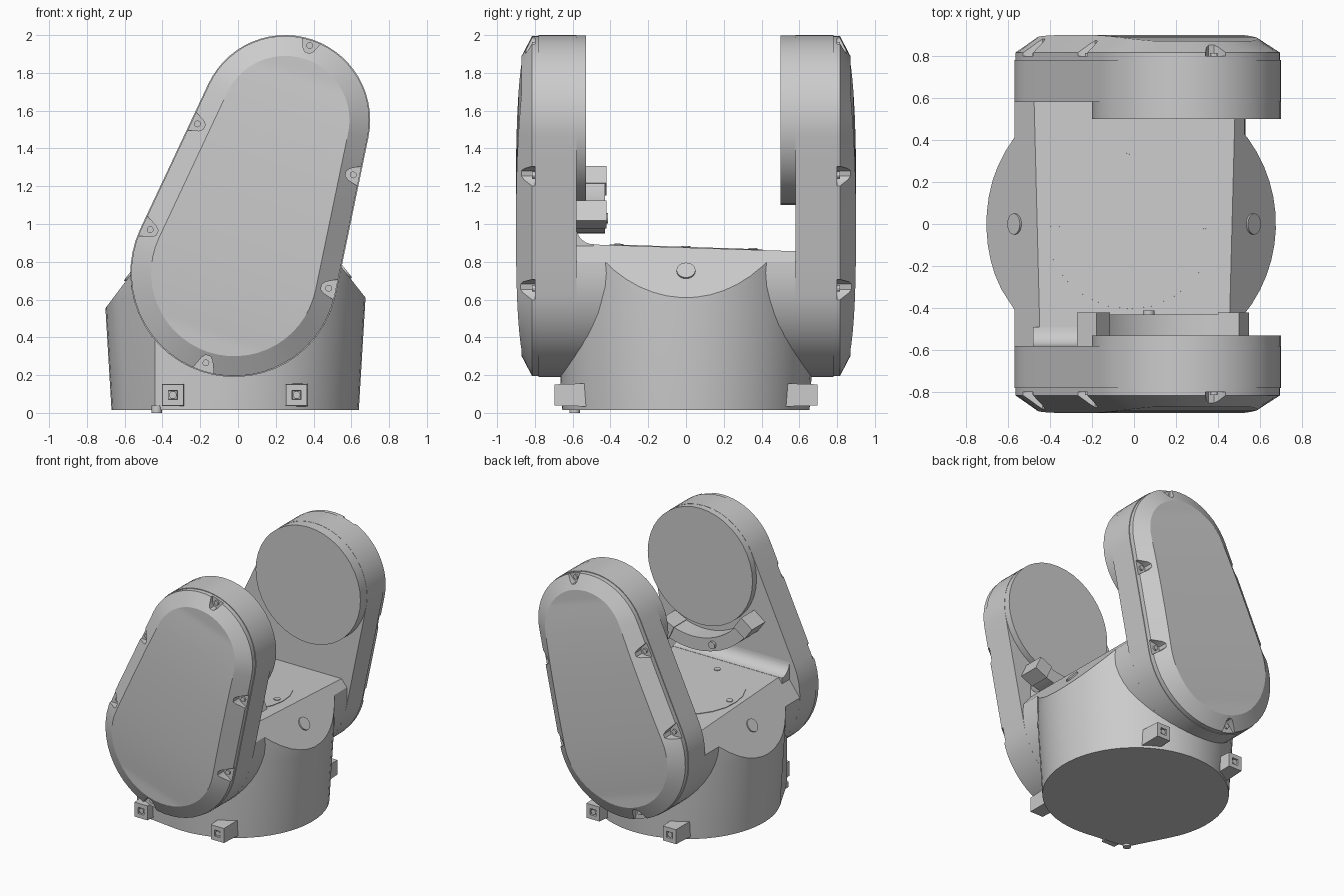
import bpy, bmesh, math
from mathutils import Vector

if "Cube" in bpy.data.objects:
    bpy.data.objects.remove(bpy.data.objects["Cube"])

SEG = 36
LOW, R_LOW = Vector((-0.02, 0.74)), 0.55     # lower and upper circles of the arm outline (x, z)
TOP, R_TOP = Vector((0.25, 1.55)), 0.45
AXIS = (TOP - LOW).normalized()
SIDE = Vector((AXIS.y, -AXIS.x))
DIST = (TOP - LOW).length
PHI = math.acos((R_LOW - R_TOP) / DIST)
TILT = -0.033                                # slope of the deck along y


def loft(name, rings, strip_cap=False, cuts=()):
    """Skin equal rings, cap both ends, then trim with (point, normal) planes."""
    bm = bmesh.new()
    vs = [[bm.verts.new(p) for p in r] for r in rings]
    n = len(rings[0])
    for a, b in zip(vs, vs[1:]):
        for i in range(n):
            j = (i + 1) % n
            bm.faces.new((a[i], a[j], b[j], b[i]))
    bm.faces.new(vs[0])
    if strip_cap:                            # strips across a mirror-symmetric ring
        e = vs[-1]
        for i in range(n // 2):
            quad = [e[i], e[i + 1], e[(n - i - 1) % n], e[(n - i) % n]]
            bm.faces.new(list(dict.fromkeys(quad)))
    else:
        bm.faces.new(vs[-1])
    for co, no in cuts:
        res = bmesh.ops.bisect_plane(bm, geom=bm.verts[:] + bm.edges[:] + bm.faces[:],
                                     plane_co=co, plane_no=no, clear_outer=True)
        edges = [g for g in res['geom_cut'] if isinstance(g, bmesh.types.BMEdge)]
        if edges:
            bmesh.ops.edgeloop_fill(bm, edges=edges)
    bmesh.ops.recalc_face_normals(bm, faces=bm.faces[:])
    me = bpy.data.meshes.new(name)
    bm.to_mesh(me)
    bm.free()
    ob = bpy.data.objects.new(name, me)
    bpy.context.collection.objects.link(ob)
    return ob


def slab(name, pts, y0, y1, cuts=()):
    """Extrude an (x, z) outline along y."""
    return loft(name, [[(p[0], y, p[1]) for p in pts] for y in (y0, y1)], cuts=cuts)


def circle(c, r, n=SEG):
    return [(c[0] + r * math.cos(k * math.tau / n), c[1] + r * math.sin(k * math.tau / n))
            for k in range(n)]


def stud(name, pos, normal, r, h, n=16):
    """Short cylinder standing on a point along a normal."""
    q = Vector(normal).to_track_quat('Z', 'Y')
    return loft(name, [[Vector(pos) + q @ Vector((x, y, z)) for x, y in circle((0, 0), r, n)]
                       for z in (-0.02, h)])


def arm_outline(t=0.0):
    """Hull of the two circles inset by t, ordered symmetrically; (point, position along axis)."""
    half = []
    for k in range(15):
        a = math.pi + (PHI - math.pi) * k / 14
        half.append(((R_LOW - t) * math.cos(a), (R_LOW - t) * math.sin(a)))
    for k in range(15):
        a = PHI * (1 - k / 14)
        half.append((DIST + (R_TOP - t) * math.cos(a), (R_TOP - t) * math.sin(a)))
    p, q = half[14], half[15]
    half[15:15] = [(p[0] + (q[0] - p[0]) * f / 6, p[1] + (q[1] - p[1]) * f / 6) for f in range(1, 6)]
    ring = half + [(a, -b) for a, b in half[-2:0:-1]]
    return [(LOW + AXIS * a + SIDE * b, a) for a, b in ring]


# Trimming planes: tilted deck and the two sloped shoulders
DECK_N = Vector((0, -TILT, 1)).normalized()
RIGHT_N = Vector((1.27, 0, 1)).normalized()
LEFT_N = Vector((-1.33, 0, 1)).normalized()
CUTS = [((0, 0, 0.875), DECK_N), ((0.675, 0, 0.61), RIGHT_N), ((-0.705, 0, 0.55), LEFT_N)]

# Round base with a pointed front-left corner
tip = math.radians(235)
angles = [tip + math.radians(28 + 304 * k / 48) for k in range(49)]


def base_ring(r, z):
    pts = [(-0.015 + r * math.cos(a), r * math.sin(a), z) for a in angles]
    return pts + [(-0.015 + 0.74 * math.cos(tip), 0.74 * math.sin(tip), z)]


loft("round_base", [base_ring(0.655, 0.015), base_ring(0.69, 0.6), base_ring(0.69, 0.95)], cuts=CUTS)
stud("corner_foot", (-0.43, -0.59, 0.02), (0, 0, -1), 0.028, 0.02)

# Drum joining the arms
slab("cross_drum", circle(LOW, R_LOW, 48), -0.6, 0.6, CUTS)

# Concave fillet where the deck meets the front arm
prof = [(-0.6, 0.84), (-0.6, 0.985)]
prof += [(-0.49 + 0.09 * math.cos(a), 0.983 + 0.09 * math.sin(a))
         for a in [math.pi + math.pi / 2 * k / 8 for k in range(9)]] + [(-0.49, 0.84)]
loft("deck_fillet", [[(x, y, z) for y, z in prof] for x in (-0.48, 0.46)])

# Deck plate with screws, and shoulder plugs
stud("deck_plate", (-0.02, 0, 0.875), DECK_N, 0.405, 0.004, 24)
for k in range(4):
    x, y = -0.02 + 0.355 * math.cos(k * math.pi / 2), 0.355 * math.sin(k * math.pi / 2)
    stud("deck_screw", (x, y, 0.875 + TILT * y), DECK_N, 0.024, 0.009)
stud("right_plug", (0.565, 0, 0.75), RIGHT_N, 0.05, 0.01, 20)
stud("left_plug", (-0.565, 0, 0.736), LEFT_N, 0.05, 0.01, 20)

# Two mirrored arms
SCREWS = [(0.38, 1.945), (-0.215, 1.53), (0.61, 1.26), (-0.465, 0.97), (0.48, 0.66), (-0.17, 0.265)]
for s, tag, disc_y in ((-1, "front", 0.53), (1, "back", 0.50)):
    slab(tag + "_arm", [p for p, a in arm_outline()], s * 0.58, s * 0.78)
    slab(tag + "_pivot_disc", circle(TOP, R_TOP - 0.001, 40), s * disc_y, s * 0.6)

    # Bevelled cover with a slightly domed face
    rings = [[(p.x, s * y, p.y) for p, a in arm_outline(t)] for y, t in ((0.77, 0.005), (0.815, 0.005))]
    dome = []
    for p, a in arm_outline(0.11):
        q = abs(a - 0.377) / 0.717
        dome.append((p.x, s * (0.9 - 0.03 * min(1, q) ** 2.5), p.y))
    cover = loft(tag + "_cover", rings + [dome], strip_cap=True)

    # Screw pockets cut into the bevel
    for x, z in SCREWS:
        p = Vector((x, z))
        v = p - LOW
        along = v.dot(AXIS) - abs(v.dot(SIDE)) / math.tan(PHI)
        d = (p - LOW - AXIS * max(0, min(DIST, along))).normalized()
        w = Vector((d.y, -d.x))
        tri = [p - d * 0.04 + w * 0.014, p - d * 0.022 + w * 0.03, p + d * 0.12 + w * 0.09,
               p + d * 0.12 - w * 0.09, p - d * 0.022 - w * 0.03, p - d * 0.04 - w * 0.014]
        cutter = slab("pocket_cutter", tri, s * 0.8, s * 1.0)
        cutter.hide_render = True
        mod = cover.modifiers.new("pocket", 'BOOLEAN')
        mod.operation, mod.solver, mod.object = 'DIFFERENCE', 'EXACT', cutter
        bpy.context.view_layer.objects.active = cover
        bpy.ops.object.modifier_apply(modifier=mod.name)
        bpy.data.objects.remove(cutter)
        stud(tag + "_cover_screw", (x, s * 0.8, z), (0, s, 0), 0.018, 0.014, 12)

    # Mounting lugs on the base
    for x in (-0.345, 0.31):
        def lug(y, h):
            return [(x - h, s * y, 0.095 - h), (x + h, s * y, 0.095 - h),
                    (x + h, s * y, 0.095 + h), (x - h, s * y, 0.095 + h)]
        loft(tag + "_lug", [lug(0.5, 0.062), lug(0.695, 0.056), lug(0.695, 0.024), lug(0.665, 0.022)])
        stud(tag + "_lug_bolt", (x, s * 0.66, 0.095), (0, s, 0), 0.02, 0.03, 12)

# Curved clamp below the front pivot with end blocks
arc = [math.radians(216 + 78 * k / 16) for k in range(17)]
sector = [TOP + Vector((math.cos(a), math.sin(a))) * 0.6 for a in arc]
sector += [TOP + Vector((math.cos(a), math.sin(a))) * 0.5 for a in reversed(arc)]
slab("clamp_arc", sector, -0.59, -0.43)
for deg in (216, 294):
    a = math.radians(deg)
    d = Vector((math.cos(a), math.sin(a)))
    w = Vector((-d.y, d.x))
    c = TOP + d * 0.555
    slab("clamp_block", [c + d * i + w * j for i, j in ((-.065, -.055), (.05, -.055), (.05, .055), (-.065, .055))],
         -0.585, -0.42)
stud("clamp_screw", (0.07, -0.43, 1.03), (0, 1, 0), 0.028, 0.018)

# Smooth rounded walls, keep edges crisp
bpy.ops.object.select_all(action='SELECT')
bpy.context.view_layer.objects.active = bpy.data.objects["round_base"]
bpy.ops.object.shade_smooth_by_angle(angle=math.radians(25))
